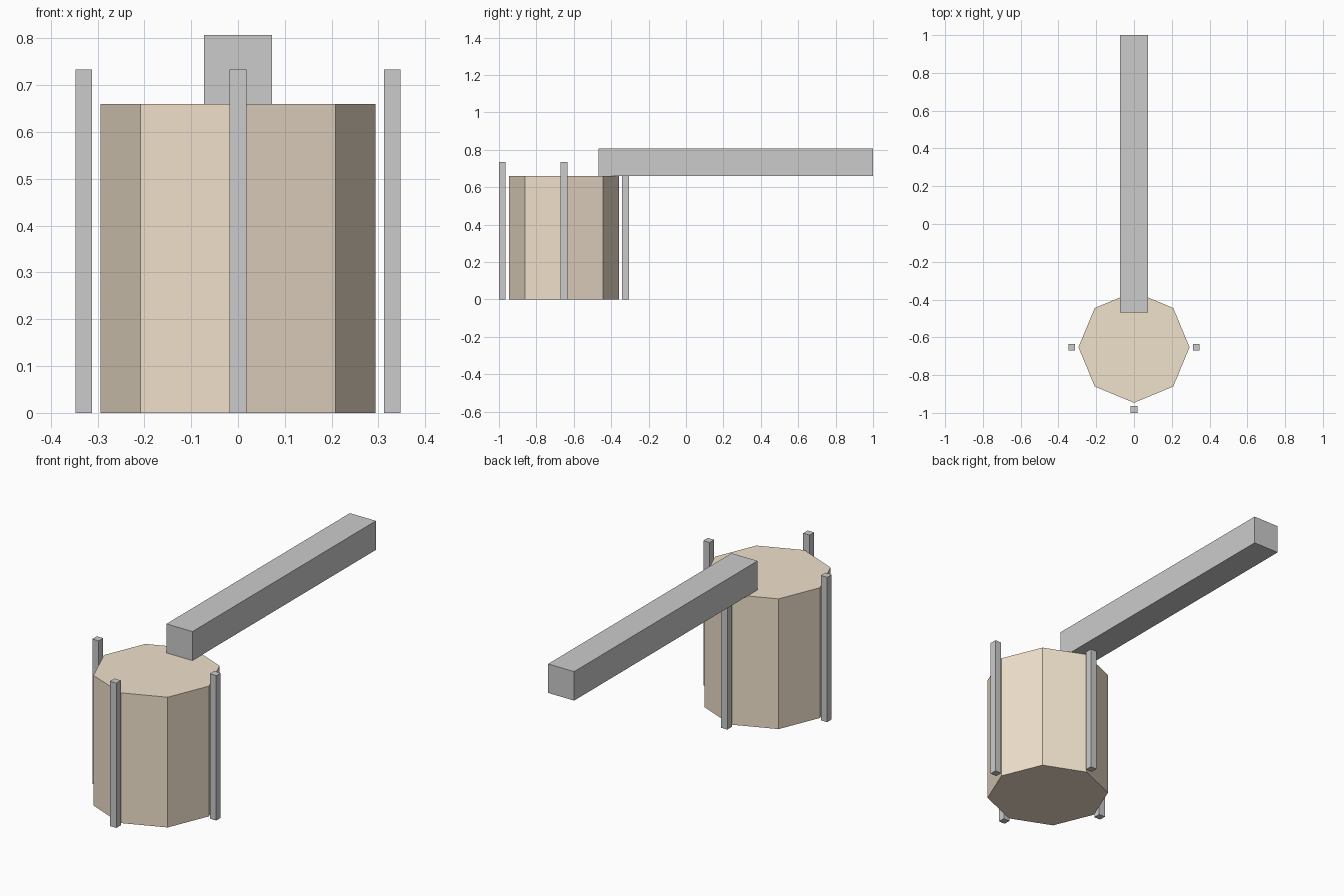
import bpy
from math import cos, sin, pi

if "Cube" in bpy.data.objects:
    bpy.data.objects.remove(bpy.data.objects["Cube"])

CENTRE_Y = -0.6525   # axis of the barrel
BARREL_H = 0.66


def box(name, lo, hi):
    """Axis-aligned box between two corners."""
    size = [b - a for a, b in zip(lo, hi)]
    mid = [(a + b) / 2 for a, b in zip(lo, hi)]
    bpy.ops.mesh.primitive_cube_add(size=1, location=mid)
    obj = bpy.context.object
    obj.name = name
    obj.scale = size
    bpy.ops.object.transform_apply(location=False, rotation=False, scale=True)
    return obj


# Eight-sided barrel, corners on the x and y axes
bpy.ops.mesh.primitive_cylinder_add(vertices=8, radius=0.294, depth=BARREL_H,
                                    location=(0, CENTRE_Y, BARREL_H / 2))
barrel = bpy.context.object
barrel.name = "barrel"
tan = bpy.data.materials.new("tan")
tan.diffuse_color = (0.87, 0.75, 0.60, 1)
tan.use_nodes = True
tan.node_tree.nodes["Principled BSDF"].inputs["Base Color"].default_value = tan.diffuse_color
barrel.data.materials.append(tan)

# Four thin posts around the barrel
half, ring = 0.018, 0.3295
for i, side in enumerate(("right", "back", "left", "front")):
    x = ring * cos(i * pi / 2)
    y = CENTRE_Y + ring * sin(i * pi / 2)
    box(side + "_post", (x - half, y - half, 0), (x + half, y + half, 0.734))

# Long handle resting on the barrel's top
box("handle", (-0.073, -0.469, BARREL_H), (0.073, 1.0, 0.807))
